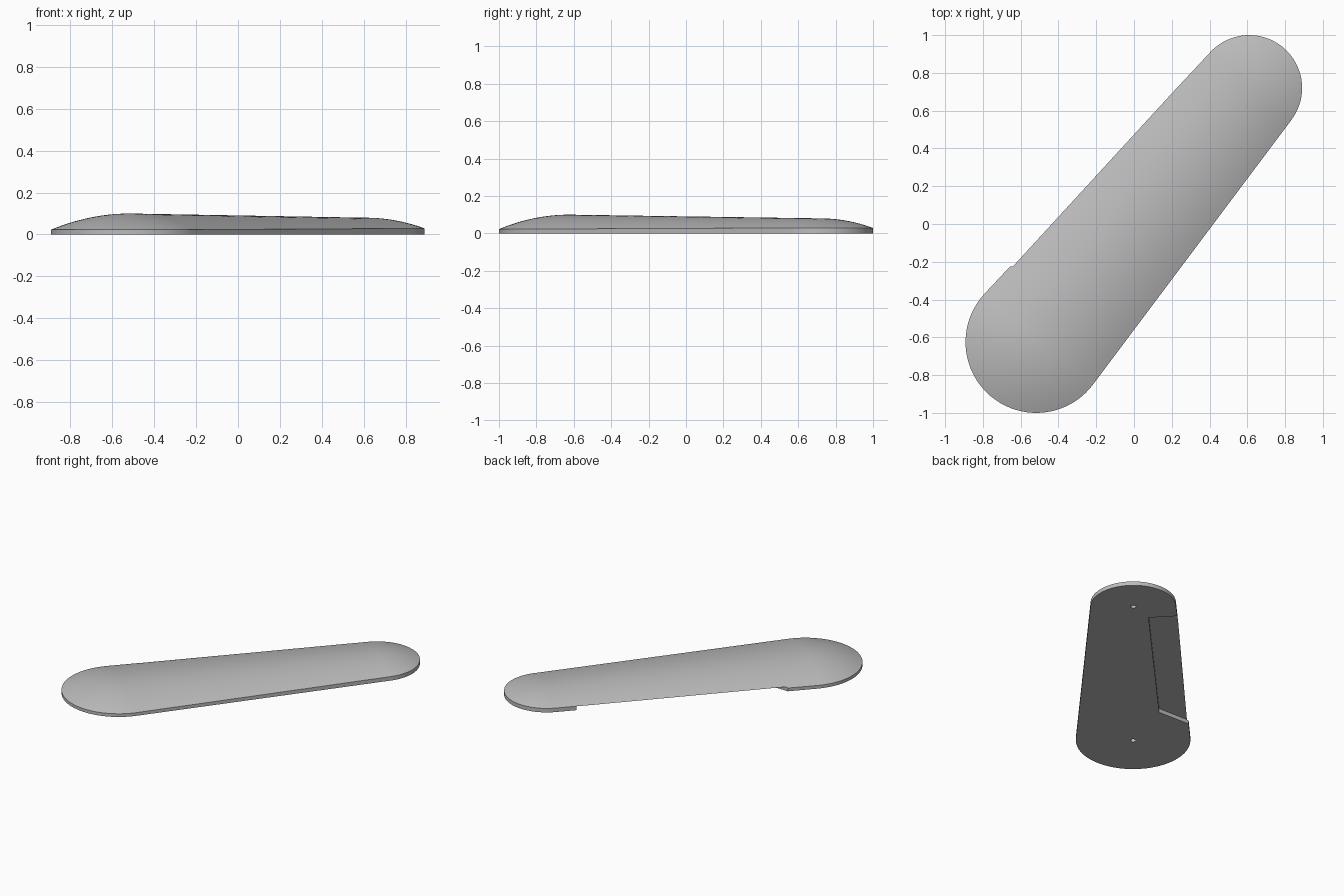
import bpy, bmesh, math
from mathutils import Vector

cube = bpy.data.objects.get("Cube")
if cube:
    bpy.data.objects.remove(cube, do_unlink=True)

# Round end centres, radii, crown heights and rim heights
BIG, SMALL = Vector((-0.517, -0.625)), Vector((0.61, 0.72))
R_BIG, R_SMALL = 0.375, 0.28
TOP_BIG, TOP_SMALL = 0.10, 0.08
RIM_BIG, RIM_SMALL = 0.023, 0.029
axis = SMALL - BIG
LENGTH = axis.length
HEADING = math.atan2(axis.y, axis.x)
TILT = math.asin((R_BIG - R_SMALL) / LENGTH)
STEPS, RINGS = 40, 14

grey = bpy.data.materials.new("grey")
grey.use_nodes = True
colour = (0.5, 0.5, 0.5, 1)
grey.diffuse_color = colour
grey.node_tree.nodes["Principled BSDF"].inputs["Base Color"].default_value = colour


def make_object(name, bm):
    bmesh.ops.recalc_face_normals(bm, faces=bm.faces)
    mesh = bpy.data.meshes.new(name)
    bm.to_mesh(mesh)
    bm.free()
    mesh.materials.append(grey)
    obj = bpy.data.objects.new(name, mesh)
    bpy.context.collection.objects.link(obj)
    obj.location = (BIG.x, BIG.y, 0)
    obj.rotation_euler.z = HEADING
    return obj


def outline(s, flat_z=None):
    """Tapered pill outline at scale s, lying on the domed surface or at flat_z."""
    pts = []
    half = math.pi / 2 - TILT
    ends = ((LENGTH, R_SMALL, TOP_SMALL, RIM_SMALL, -half, half),
            (0, R_BIG, TOP_BIG, RIM_BIG, half, 2 * math.pi - half))
    for u, r, top, rim, a0, a1 in ends:
        z = top - (top - rim) * s * s if flat_z is None else flat_z
        for i in range(STEPS + 1):
            a = a0 + (a1 - a0) * i / STEPS
            pts.append((u + s * r * math.cos(a), s * r * math.sin(a), z))
    return pts


def prism(name, pts, z0, z1):
    bm = bmesh.new()
    face = bm.faces.new([bm.verts.new((u, v, z0)) for u, v in pts])
    new = bmesh.ops.extrude_face_region(bm, geom=[face])["geom"]
    bmesh.ops.translate(bm, vec=(0, 0, z1 - z0),
                        verts=[g for g in new if isinstance(g, bmesh.types.BMVert)])
    return make_object(name, bm)


# Domed body: base, rim and nested rings up to the ridge
bm = bmesh.new()
loops = [outline(1, 0)] + [outline(1 - k / RINGS) for k in range(RINGS + 1)]
rows = [[bm.verts.new(p) for p in loop] for loop in loops]
bm.faces.new(rows[0])
for low, high in zip(rows, rows[1:]):
    for i in range(len(low)):
        j = (i + 1) % len(low)
        bm.faces.new((low[i], low[j], high[j], high[i]))
bmesh.ops.remove_doubles(bm, verts=bm.verts, dist=0.0001)
body = make_object("domed_body", bm)

# Side recess and two blind screw holes in the underside
cutters = [prism("side_recess_cutter",
                 [(1.61, 0.10), (1.65, 0.45), (0.14, 0.45), (0.22, 0.36), (0.37, 0.17)],
                 -0.05, 0.028)]
for u in (0, LENGTH):
    ring = [(u + 0.018 * math.cos(a * math.pi / 12), 0.018 * math.sin(a * math.pi / 12))
            for a in range(24)]
    cutters.append(prism("screw_hole_cutter", ring, -0.05, 0.045))

bpy.context.view_layer.objects.active = body
for cutter in cutters:
    cutter.hide_render = True
    mod = body.modifiers.new("cut", 'BOOLEAN')
    mod.operation = 'DIFFERENCE'
    mod.solver = 'EXACT'
    mod.object = cutter
bpy.context.view_layer.update()
cut_mesh = bpy.data.meshes.new_from_object(
    body.evaluated_get(bpy.context.evaluated_depsgraph_get()))
body.modifiers.clear()
body.data = cut_mesh
for cutter in cutters:
    bpy.data.objects.remove(cutter, do_unlink=True)

# Smooth dome with crisp rim and cut edges
bpy.ops.object.select_all(action='DESELECT')
body.select_set(True)
bpy.ops.object.shade_smooth_by_angle(angle=math.radians(30))
